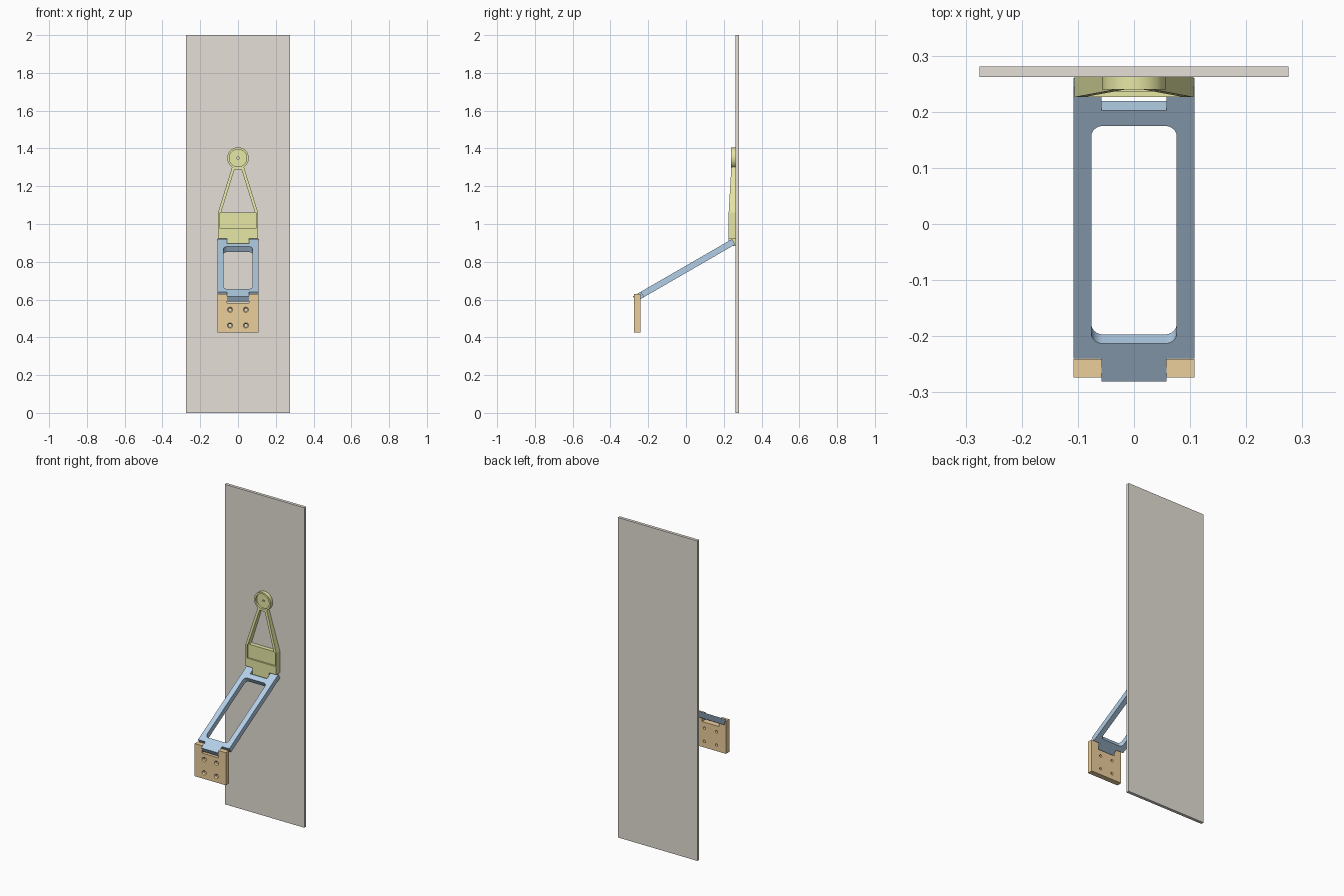
import bpy, bmesh, math
from mathutils import Matrix, Vector

if "Cube" in bpy.data.objects:
    bpy.data.objects.remove(bpy.data.objects["Cube"])


def material(name, rgb):
    m = bpy.data.materials.new(name)
    m.diffuse_color = (*rgb, 1)
    m.use_nodes = True
    m.node_tree.nodes["Principled BSDF"].inputs["Base Color"].default_value = m.diffuse_color
    return m


WALL = material("stone", (0.78, 0.74, 0.67))
YELLOW = material("yellow", (0.80, 0.80, 0.38))
BLUE = material("blue", (0.45, 0.62, 0.80))
ORANGE = material("orange", (0.83, 0.62, 0.33))


def finish(name, bm, mat, matrix=Matrix()):
    bmesh.ops.recalc_face_normals(bm, faces=bm.faces)
    me = bpy.data.meshes.new(name)
    bm.to_mesh(me)
    bm.free()
    ob = bpy.data.objects.new(name, me)
    bpy.context.collection.objects.link(ob)
    ob.matrix_world = matrix
    if mat:
        me.materials.append(mat)
    return ob


def loft(name, a, b, mat, matrix=Matrix()):
    """Solid between two matching outlines of 3D points."""
    bm = bmesh.new()
    va, vb = [bm.verts.new(p) for p in a], [bm.verts.new(p) for p in b]
    n = len(a)
    bm.faces.new(va)
    bm.faces.new(vb[::-1])
    for i in range(n):
        j = (i + 1) % n
        bm.faces.new((va[i], va[j], vb[j], vb[i]))
    return finish(name, bm, mat, matrix)


def box(name, x, y, z, mat):
    corners = [(x[0], z[0]), (x[1], z[0]), (x[1], z[1]), (x[0], z[1])]
    return loft(name, [(p, y[0], q) for p, q in corners],
                [(p, y[1], q) for p, q in corners], mat)


def mirrored(half):
    return half + [(-x, v) for x, v in reversed(half)]


def circle(r, cx, cz, y, n=32):
    return [(cx + r * math.cos(2 * math.pi * i / n), y,
             cz + r * math.sin(2 * math.pi * i / n)) for i in range(n)]


def cut(ob, cutter):
    mod = ob.modifiers.new("cut", 'BOOLEAN')
    mod.operation = 'DIFFERENCE'
    mod.solver = 'EXACT'
    mod.object = cutter
    cutter.hide_render = True
    bpy.context.view_layer.objects.active = ob
    bpy.ops.object.modifier_apply(modifier=mod.name)
    bpy.data.objects.remove(cutter)


def smooth(ob):
    bpy.ops.object.select_all(action='DESELECT')
    ob.select_set(True)
    bpy.context.view_layer.objects.active = ob
    bpy.ops.object.shade_smooth_by_angle(angle=math.radians(30))


def pin(name, y, z, mat):
    bm = bmesh.new()
    bmesh.ops.create_cone(bm, cap_ends=True, segments=20, radius1=0.007,
                          radius2=0.007, depth=0.214)
    smooth(finish(name, bm, mat, Matrix.Translation((0, y, z)) @ Matrix.Rotation(math.pi / 2, 4, 'Y')))


# Back panel
box("back_panel", (-0.275, 0.275), (0.262, 0.281), (0, 2), WALL)

# Lower hinge plate with a notch and countersunk screw holes
outline = mirrored([(0.108, 0.425), (0.108, 0.629), (0.058, 0.629), (0.058, 0.583)])
plate = loft("lower_hinge_plate", [(x, -0.274, z) for x, z in outline],
             [(x, -0.241, z) for x, z in outline], ORANGE)
for x in (-0.042, 0.042):
    for z in (0.463, 0.546):
        cut(plate, loft("hole", circle(0.008, x, z, -0.29), circle(0.008, x, z, -0.22), None))
        cut(plate, loft("sink", circle(0.0155, x, z, -0.276), circle(0.007, x, z, -0.265), None))
smooth(plate)

# Sloping arm frame, drawn flat and tilted about the lower pivot
LOW, HIGH, H = Vector((0, -0.257, 0.612)), Vector((0, 0.243, 0.9)), 0.0165
tilt = Matrix.Translation(LOW) @ Matrix.Rotation(math.radians(30), 4, 'X')
outline = mirrored([(0.058, -0.018), (0.058, 0.029), (0.108, 0.029),
                    (0.108, 0.588), (0.058, 0.588), (0.058, 0.54)])
arm = loft("arm_frame", [(x, s, -H) for x, s in outline],
           [(x, s, H) for x, s in outline], BLUE, tilt)
window = []
for k, (cx, cs) in enumerate([(0.055, 0.487), (-0.055, 0.487), (-0.055, 0.081), (0.055, 0.081)]):
    for i in range(9):
        a = math.pi / 2 * (k + i / 8)
        window.append((cx + 0.021 * math.cos(a), cs + 0.021 * math.sin(a)))
cut(arm, loft("window", [(x, s, -0.05) for x, s in window],
              [(x, s, 0.05) for x, s in window], None, tilt))
smooth(arm)
pin("lower_hinge_pin", LOW.y, LOW.z, BLUE)
pin("upper_hinge_pin", HIGH.y, HIGH.z, YELLOW)

# Upper bracket: hinge tongue, thick base and recessed plate
box("bracket_tongue", (-0.057, 0.057), (0.226, 0.262), (0.884, 0.93), YELLOW)
box("bracket_base", (-0.106, 0.106), (0.226, 0.262), (0.924, 0.975), YELLOW)
box("bracket_plate", (-0.1, 0.1), (0.236, 0.262), (0.97, 1.06), YELLOW)

# Bracket side walls and the tapering struts above them
for s, side in ((-1, "left"), (1, "right")):
    x = sorted((s * 0.096, s * 0.106))
    box(side + "_bracket_wall", x, (0.226, 0.262), (0.975, 1.06), YELLOW)
    low = [(s * 0.106, 0.226), (s * 0.09, 0.226), (s * 0.09, 0.262), (s * 0.106, 0.262)]
    top = [(s * 0.031, 0.240), (s * 0.014, 0.240), (s * 0.014, 0.262), (s * 0.031, 0.262)]
    loft(side + "_strut", [(p, q, 1.06) for p, q in low],
         [(p, q, 1.303) for p, q in top], YELLOW)
box("strut_bridge", (-0.02, 0.02), (0.242, 0.262), (1.288, 1.303), YELLOW)

# Round mounting eye with a recessed face and a screw hole
eye = loft("mounting_eye", circle(0.057, 0, 1.349, 0.2395, 40),
           circle(0.057, 0, 1.349, 0.262, 40), YELLOW)
cut(eye, loft("recess", circle(0.046, 0, 1.349, 0.22, 40), circle(0.046, 0, 1.349, 0.252, 40), None))
cut(eye, loft("screw", circle(0.006, 0, 1.349, 0.24, 16), circle(0.006, 0, 1.349, 0.28, 16), None))
smooth(eye)
